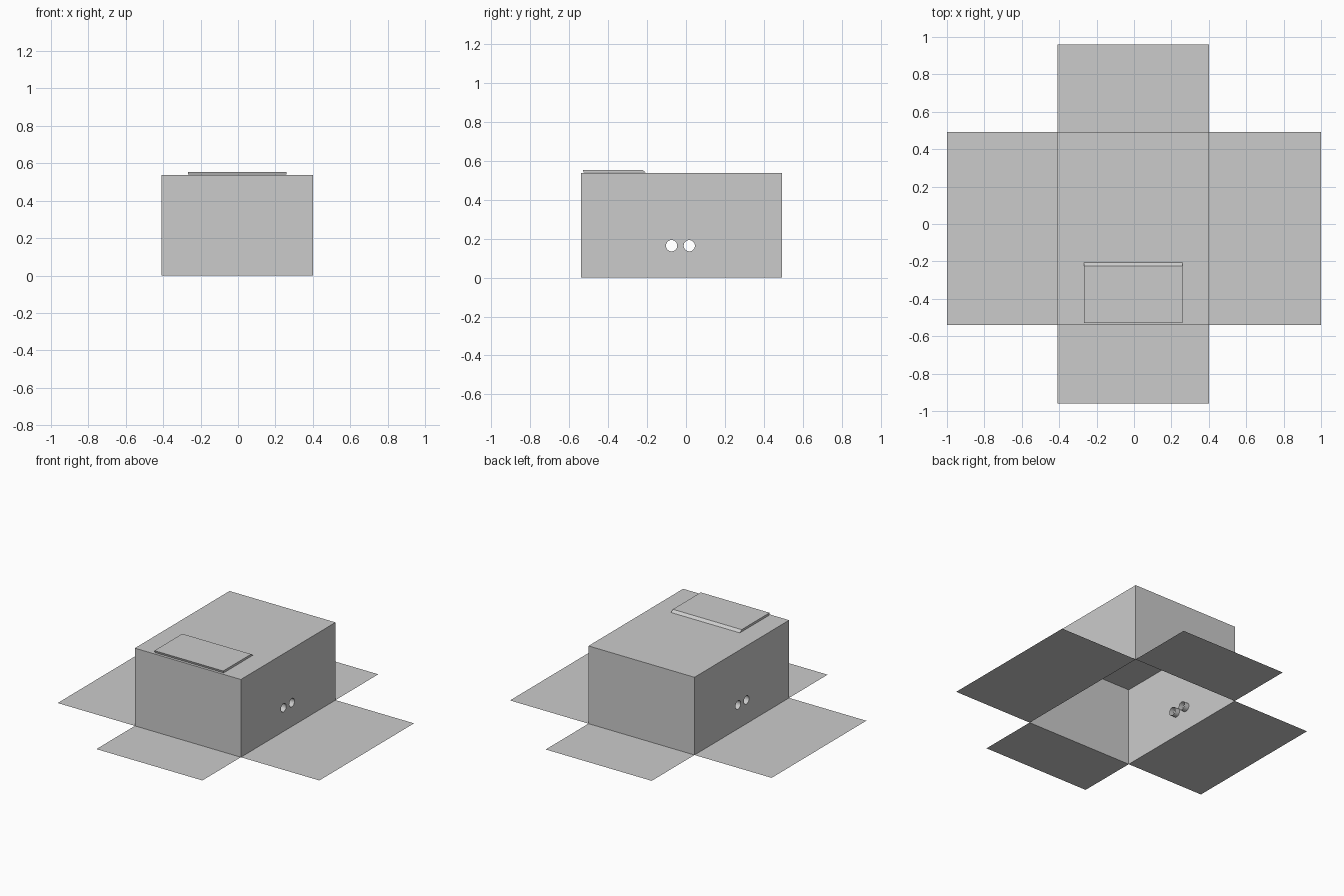
import bpy, bmesh, math
from mathutils import Vector

if "Cube" in bpy.data.objects:
    bpy.data.objects.remove(bpy.data.objects["Cube"])

X0, X1, Y0, Y1, H = -0.41, 0.40, -0.54, 0.493, 0.537


def finish(bm, name):
    mesh = bpy.data.meshes.new(name)
    bm.to_mesh(mesh)
    bm.free()
    obj = bpy.data.objects.new(name, mesh)
    bpy.context.collection.objects.link(obj)
    return obj


def sheet(name, corners):
    bm = bmesh.new()
    bm.faces.new([bm.verts.new(c) for c in corners])
    return finish(bm, name)


def flat(name, x0, x1, y0, y1, z=0.0):
    return sheet(name, [(x0, y0, z), (x1, y0, z), (x1, y1, z), (x0, y1, z)])


def loop(bm, pts):
    vs = [bm.verts.new(p) for p in pts]
    return [bm.edges.new((vs[i], vs[(i + 1) % len(vs)])) for i in range(len(vs))]


def holed_wall(name, x, side, segs=32, r=0.029, depth=0.035):
    # Side panel with two round handle holes, each with a short inward sleeve
    bm = bmesh.new()
    edges = loop(bm, [(x, Y0, 0), (x, Y1, 0), (x, Y1, H), (x, Y0, H)])
    rims = []
    for cy in (-0.074, 0.017):
        ring = [(x, cy + r * math.cos(2 * math.pi * i / segs),
                 0.164 + r * math.sin(2 * math.pi * i / segs)) for i in range(segs)]
        rims += loop(bm, ring)
    bmesh.ops.triangle_fill(bm, edges=edges + rims, use_beauty=True,
                            normal=Vector((side, 0, 0)))
    out = bmesh.ops.extrude_edge_only(bm, edges=rims)
    verts = [g for g in out["geom"] if isinstance(g, bmesh.types.BMVert)]
    bmesh.ops.translate(bm, verts=verts, vec=(-side * depth, 0, 0))
    bmesh.ops.recalc_face_normals(bm, faces=bm.faces)
    big = max(bm.faces, key=lambda f: f.calc_area())
    if big.normal.x * side < 0:
        bmesh.ops.reverse_faces(bm, faces=bm.faces)
    return finish(bm, name)


# Carton body, open underneath
flat("carton_top", X0, X1, Y0, Y1, H)
sheet("front_wall", [(X0, Y0, 0), (X1, Y0, 0), (X1, Y0, H), (X0, Y0, H)])
sheet("back_wall", [(X1, Y1, 0), (X0, Y1, 0), (X0, Y1, H), (X1, Y1, H)])
holed_wall("left_wall", X0, -1)
holed_wall("right_wall", X1, 1)

# Four flaps spread flat on the floor
flat("left_flap", -1.0, X0, Y0, Y1)
flat("right_flap", X1, 1.0, Y0, Y1)
flat("front_flap", X0, X1, -0.96, Y0)
flat("back_flap", X0, X1, Y1, 0.96)

# Thin slanted-edge pad lying on the top
bm = bmesh.new()
profile = [(-0.53, 0.554), (-0.525, 0.539), (-0.205, 0.539), (-0.225, 0.554)]
face = bm.faces.new([bm.verts.new((-0.268, y, z)) for y, z in profile])
out = bmesh.ops.extrude_face_region(bm, geom=[face])
bmesh.ops.translate(bm, vec=(0.526, 0, 0),
                    verts=[g for g in out["geom"] if isinstance(g, bmesh.types.BMVert)])
bmesh.ops.recalc_face_normals(bm, faces=bm.faces)
finish(bm, "top_pad")
